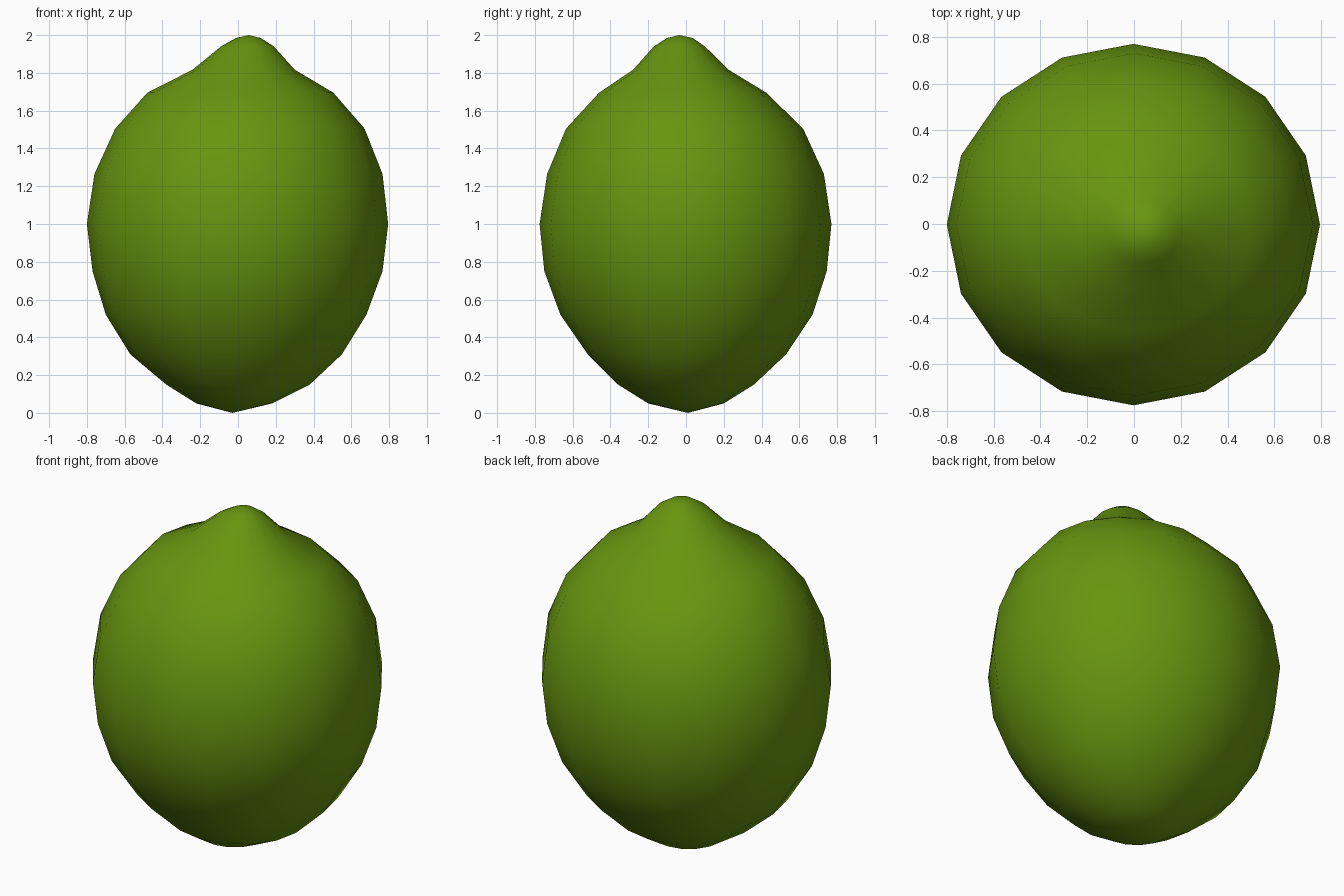
import bpy, bmesh, math

if "Cube" in bpy.data.objects:
    bpy.data.objects.remove(bpy.data.objects["Cube"])

SIDES = 16

# Rings of the fruit: height, left, right, front, back extents from the z axis
RINGS = [
    (0.05, -0.22, 0.18, -0.20, 0.20),
    (0.15, -0.38, 0.38, -0.36, 0.36),
    (0.31, -0.57, 0.55, -0.52, 0.53),
    (0.52, -0.70, 0.68, -0.665, 0.67),
    (0.75, -0.77, 0.765, -0.75, 0.745),
    (1.00, -0.80, 0.795, -0.775, 0.77),
    (1.265, -0.76, 0.765, -0.735, 0.73),
    (1.505, -0.65, 0.67, -0.635, 0.62),
    (1.695, -0.48, 0.505, -0.46, 0.425),
    (1.817, -0.24, 0.30, -0.28, 0.225),   # shoulder at the foot of the nub
    (1.94, -0.09, 0.19, -0.17, 0.10),
    (1.985, -0.01, 0.12, -0.10, 0.035),
]

peel = bpy.data.materials.new("lime green")
peel.diffuse_color = (0.135, 0.30, 0.005, 1)
peel.use_nodes = True
peel.node_tree.nodes["Principled BSDF"].inputs["Base Color"].default_value = peel.diffuse_color

bm = bmesh.new()


def ring(z, x0, x1, y0, y1):
    cx, cy, rx, ry = (x0 + x1) / 2, (y0 + y1) / 2, (x1 - x0) / 2, (y1 - y0) / 2
    verts = []
    for i in range(SIDES):
        a = 2 * math.pi * i / SIDES
        verts.append(bm.verts.new((cx + rx * math.cos(a), cy + ry * math.sin(a), z)))
    return verts


# Skin the rings and close both ends with a pole
loops = [ring(*r) for r in RINGS]
bottom = bm.verts.new((-0.03, 0.01, 0.0))
top = bm.verts.new((0.055, -0.035, 2.0))
for i in range(SIDES):
    j = (i + 1) % SIDES
    bm.faces.new((bottom, loops[0][j], loops[0][i]))
    bm.faces.new((top, loops[-1][i], loops[-1][j]))
    for lo, hi in zip(loops, loops[1:]):
        bm.faces.new((lo[i], lo[j], hi[j], hi[i]))
for f in bm.faces:
    f.smooth = True
bmesh.ops.recalc_face_normals(bm, faces=bm.faces)

mesh = bpy.data.meshes.new("lime_fruit")
bm.to_mesh(mesh)
bm.free()
mesh.materials.append(peel)
fruit = bpy.data.objects.new("lime_fruit", mesh)
bpy.context.collection.objects.link(fruit)
